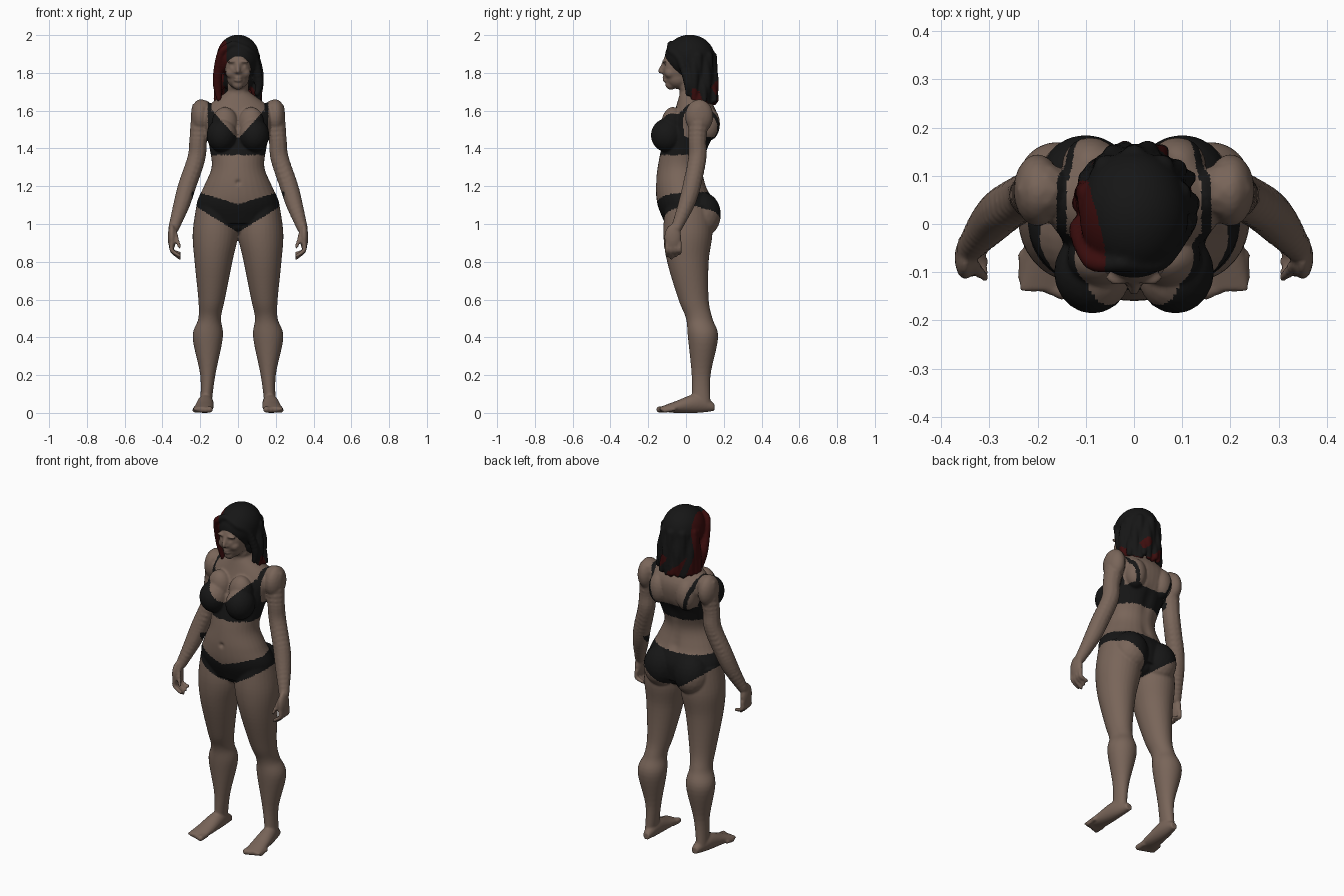
import bpy, bmesh, math
from mathutils import Vector, Matrix

if "Cube" in bpy.data.objects:
    bpy.data.objects.remove(bpy.data.objects["Cube"])


def material(name, red, green, blue):
    made = bpy.data.materials.new(name)
    made.use_nodes = True
    made.diffuse_color = (red, green, blue, 1)
    shader = made.node_tree.nodes["Principled BSDF"]
    shader.inputs["Base Color"].default_value = (red, green, blue, 1)
    shader.inputs["Roughness"].default_value = 0.8
    return made


skin = material("skin brown", 0.19, 0.13, 0.1)
black = material("black", 0.008, 0.008, 0.008)
dark_red = material("dark red", 0.045, 0.004, 0.004)


def spline(rows, steps=6):
    """Catmull-Rom interpolation of equally long rows."""
    rows = [Vector(row) for row in rows]
    padded = [rows[0], *rows, rows[-1]]
    points = []
    for before, start, end, after in zip(padded, padded[1:], padded[2:], padded[3:]):
        leave, arrive = (end - before) / 2, (after - start) / 2
        for step in range(steps):
            t = step / steps
            ease = t * t * (3 - 2 * t)
            points.append(start.lerp(end, ease) + leave * t * (1 - t) ** 2
                          - arrive * t * t * (1 - t))
    return points + [rows[-1]]


def loft(bm, rows, upright=True, side=1, sides=32):
    """Closed skin over ellipses: station, centre pair, radius pair."""
    rings = []
    for station, across, other, wide, deep in spline(rows):
        ring = []
        for k in range(sides):
            angle = math.tau * k / sides
            x = side * (across + wide * math.cos(angle))
            o = other + deep * math.sin(angle)
            ring.append(bm.verts.new((x, o, station) if upright else (x, station, o)))
        rings.append(ring)
    for lower, upper in zip(rings, rings[1:]):
        for k in range(sides):
            bm.faces.new((lower[k], lower[k - 1], upper[k - 1], upper[k]))
    bm.faces.new(rings[0])
    bm.faces.new(rings[-1][::-1])


def ball(bm, centre, radii, side=1, detail=3):
    x, y, z = centre
    place = Matrix.Translation((x * side, y, z)) @ Matrix.Diagonal((*radii, 1))
    bmesh.ops.create_icosphere(bm, subdivisions=detail, radius=1, matrix=place)


def strand(bm, path, side=1):
    """Rounded tube through x, y, z, radius points."""
    for x, y, z, radius in spline(path):
        ball(bm, (x, y, z), [radius] * 3, side, 2)


def finish(bm, name, voxel, colours, rule, shape=None):
    """Fuse the parts, refine the surface, then colour the faces by rule."""
    bmesh.ops.recalc_face_normals(bm, faces=bm.faces[:])
    rough = bpy.data.meshes.new(name)
    bm.to_mesh(rough)
    bm.free()
    part = bpy.data.objects.new(name, rough)
    bpy.context.collection.objects.link(part)
    fuse = part.modifiers.new("fuse", "REMESH")
    fuse.mode, fuse.voxel_size = "VOXEL", voxel
    soften = part.modifiers.new("soften", "SMOOTH")
    soften.factor, soften.iterations = 0.5, 3
    graph = bpy.context.evaluated_depsgraph_get()
    mesh = bpy.data.meshes.new_from_object(part.evaluated_get(graph))
    part.modifiers.clear()
    part.data = mesh
    if shape:
        for vertex in mesh.vertices:
            vertex.co = shape(vertex.co.copy())
    mesh.materials.clear()
    for colour in colours:
        mesh.materials.append(colour)
    for face in mesh.polygons:
        face.use_smooth = True
        face.material_index = int(rule(face.center))


body = bmesh.new()

# torso: half width, front and back at even steps from hips to neck
outline = [(.19, -.11, .14), (.22, -.15, .15), (.18, -.16, .11), (.14, -.15, .09),
           (.15, -.13, .12), (.17, -.1, .16), (.18, -.06, .16), (.06, -.03, .09)]
loft(body, [(1 + i / 10, 0, (front + back) / 2, half, (back - front) / 2)
            for i, (half, front, back) in enumerate(outline)])
strand(body, [(0, .03, 1.65, .06), (0, .01, 1.8, .06)])
ball(body, (0, .02, 1), (.08, .1, .06))

leg = [(1.1, .12, .01, .1, .12), (.95, .12, .01, .12, .13), (.8, .13, .01, .1, .11),
       (.6, .14, .04, .07, .08), (.5, .15, .07, .06, .07), (.4, .16, .09, .08, .08),
       (.2, .16, .08, .04, .05), (.05, .17, .08, .03, .05)]
foot = [(.15, .16, .03, .02, .02), (.06, .17, .05, .04, .05),
        (-.06, .18, .03, .05, .03), (-.14, .19, .02, .05, .01)]
arm = [(.19, .07, 1.6, .06), (.21, .06, 1.45, .05), (.22, .06, 1.35, .05),
       (.27, .03, 1.2, .05), (.3, 0, 1.1, .045), (.34, -.05, .98, .03)]

for side in (1, -1):
    loft(body, leg, side=side)
    loft(body, foot, False, side)
    strand(body, arm, side)
    # deltoid and palm
    ball(body, (.2, .07, 1.57), (.05, .075, .09), side)
    ball(body, (.35, -.07, .93), (.022, .045, .07), side)
    # toes and fingers
    for i in range(5):
        x, y, radius = .15 + i / 50, i / 150 - .14, .018 - i / 600
        strand(body, [(x, y + .05, .02, radius), (x, y, radius, radius)], side)
    for i in range(4):
        y, lift = i / 45 - .1, abs(i - 1) / 80
        strand(body, [(.35, y, .9, .013), (.35, y, .86, .012), (.31, y, .82 + lift, .01)], side)
    strand(body, [(.34, -.08, .96, .017), (.31, -.11, .88, .01)], side)
    # bust, buttocks, shoulder blades
    ball(body, (.086, -.1, 1.47), (.08, .086, .09), side)
    ball(body, (.07, -.07, 1.53), (.07, .06, .09), side)
    ball(body, (.1, .085, 1.05), (.1, .1, .12), side)
    ball(body, (.09, .12, 1.53), (.06, .06, .09), side)
    # cheeks, brows, ears
    ball(body, (.036, -.083, 1.8), (.03, .03, .03), side)
    ball(body, (.032, -.112, 1.86), (.028, .016, .008), side)
    ball(body, (.08, 0, 1.82), (.01, .02, .03), side)

# skull, face, jaw, chin, nose, lips
ball(body, (0, 0, 1.87), (.085, .11, .11))
ball(body, (0, -.05, 1.83), (.07, .077, .1))
ball(body, (0, -.045, 1.775), (.06, .065, .06))
ball(body, (0, -.08, 1.74), (.03, .03, .03))
strand(body, [(0, -.12, 1.85, .009), (0, -.136, 1.81, .013)])
ball(body, (0, -.124, 1.803), (.02, .012, .008))
for z in (1.775, 1.76):
    ball(body, (0, -.11, z), (.022, .014, .008))

# hollows: centre, size, push
hollows = [((x, -.125, 1.84), .013, Vector((0, .009, 0))) for x in (.03, -.03)]
hollows.append(((0, -.16, 1.22), .012, Vector((0, .012, 0))))
hollows += [((0, .12, 1.2 + i / 25), .03, Vector((0, -.01, 0))) for i in range(10)]


def sculpt(point):
    for centre, size, push in hollows:
        distance = (point - Vector(centre)).length / size
        if distance < 3:
            point += push * math.exp(-distance ** 2)
    return point


def underwear(point):
    x, y, z = abs(point.x), point.y, point.z
    front = y < -.02
    # bra band, cups and straps
    band = 1.365 < z < 1.46 and x < .166
    cup = front and 1.37 < z < min(1.62, 1.45 + 1.1 * x) and x < .17 - max(0, z - 1.5) / 5
    lean = .15 if y < .09 else .15 - (1.65 - z) / 4
    strap = z > 1.45 and abs(x - lean) < .01 and (z > 1.6 or not front)
    # briefs, cut high at the hip
    waist = 1.105 + .3 * x if front else 1.17
    cut = .955 + .62 * x if front else .94 + .72 * x
    briefs = x < .245 and cut < z < waist
    return band or cup or strap or briefs


finish(body, "body", 0.0065, [skin, black], underwear, sculpt)

# hair: cap, then wavy locks fanned around the back
hair = bmesh.new()
ball(hair, (0, .02, 1.883), (.113, .132, .119), detail=4)
ball(hair, (0, .06, 1.79), (.095, .085, .1))
locks, knots = 15, 5
for i in range(locks):
    angle = math.pi * (i + .5) / locks
    path = []
    for j in range(knots):
        t = j / (knots - 1)
        wave = .008 * math.sin(2 * i + 4 * t)
        out = .09 + .025 * t + wave
        path.append((out * math.cos(angle) + wave * t, .03 + (out + .01) * math.sin(angle),
                     1.88 - .23 * t + wave, .027 - .011 * t ** 3))
    strand(hair, path)
# swept side locks
strand(hair, [(-.03, -.08, 1.95, .02), (-.08, -.08, 1.92, .02), (-.1, -.05, 1.86, .024),
              (-.11, -.01, 1.75, .026), (-.1, 0, 1.66, .014)])
strand(hair, [(-.02, -.08, 1.95, .02), (.05, -.08, 1.92, .02), (.09, -.03, 1.87, .022),
              (.11, .01, 1.75, .024), (.1, .01, 1.69, .014)])


def streaks(point):
    x, y, z = point
    sweep = x < -.06 - max(0, y + .05) / 4 and y < .09
    ripple = math.sin(40 * x + 60 * y + 30 * z)
    return sweep or (y > .03 and z < 1.73 + .03 * math.sin(45 * x) and ripple > -.2)


finish(hair, "hair", 0.007, [black, dark_red], streaks)
